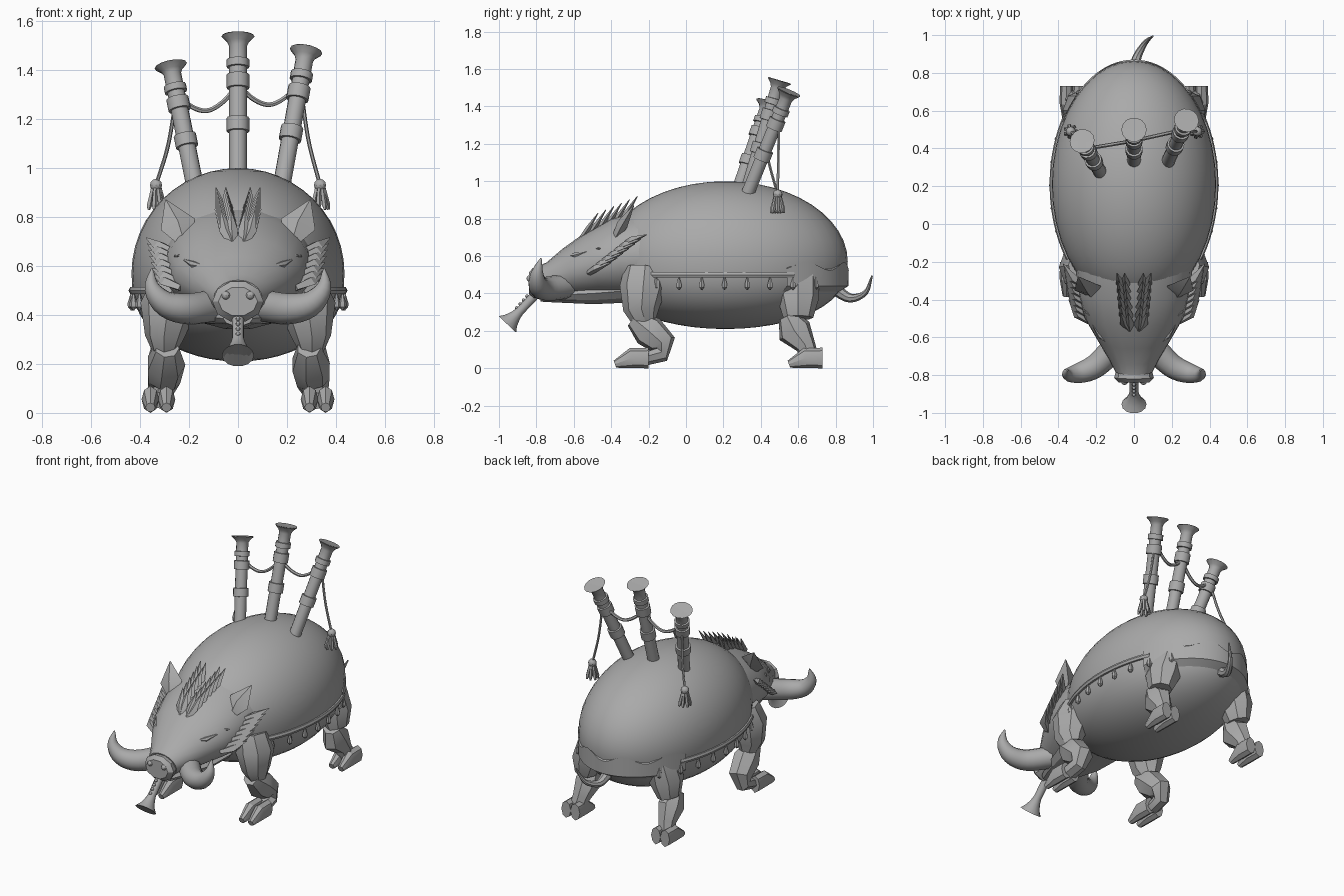
import bpy, bmesh, math
from mathutils import Vector

cube = bpy.data.objects.get("Cube")
if cube:
    bpy.data.objects.remove(cube)

grey = bpy.data.materials.new("plain_grey")
grey.use_nodes = True
grey.diffuse_color = (0.4, 0.4, 0.4, 1)
grey.node_tree.nodes["Principled BSDF"].inputs["Base Color"].default_value = (0.4, 0.4, 0.4, 1)
parts = []


def finish(name, bm):
    bmesh.ops.recalc_face_normals(bm, faces=bm.faces)
    me = bpy.data.meshes.new(name)
    bm.to_mesh(me)
    bm.free()
    me.materials.append(grey)
    ob = bpy.data.objects.new(name, me)
    bpy.context.collection.objects.link(ob)
    parts.append(ob)


def skin(name, rings, wrap=True):
    """Bridge rows of points; closed rows get end caps."""
    bm = bmesh.new()
    rows = [[bm.verts.new(p) for p in ring] for ring in rings]
    n = len(rows[0])
    for a, b in zip(rows, rows[1:]):
        for i in range(n if wrap else n - 1):
            j = (i + 1) % n
            bm.faces.new((a[i], a[j], b[j], b[i]))
    if wrap:
        bm.faces.new(rows[0])
        bm.faces.new(rows[-1])
    finish(name, bm)


def tube(name, pts, n=10, side=1):
    """Sweep an ellipse along points (x, y, z, width[, depth]); side mirrors x."""
    pos = [Vector((p[0] * side, p[1], p[2])) for p in pts]
    u, rings = Vector((1, 0, 0)), []
    for k, p in enumerate(pts):
        d = (pos[min(k + 1, len(pos) - 1)] - pos[max(k - 1, 0)]).normalized()
        if k == 0 and abs(d.x) > 0.9:
            u = Vector((0, 0, 1))
        u = (u - d * u.dot(d)).normalized()
        v = d.cross(u)
        ring = []
        for i in range(n):
            a = math.tau * i / n
            ring.append(pos[k] + u * p[3] * math.cos(a) + v * p[-1] * math.sin(a))
        rings.append(ring)
    skin(name, rings)


def pipe(name, a, b, profile, n=14):
    """Turned straight pipe with (fraction, radius) profile."""
    a, b = Vector(a), Vector(b)
    tube(name, [(*a.lerp(b, t), r) for t, r in profile], n)


def curve(points, steps=6):
    """Smooth path through points."""
    p = [Vector(q) for q in points]
    p = [2 * p[0] - p[1]] + p + [2 * p[-1] - p[-2]]
    out = []
    for i in range(1, len(p) - 2):
        for s in range(steps):
            t = s / steps
            out.append(0.5 * (2 * p[i] + (p[i + 1] - p[i - 1]) * t
                       + (2 * p[i - 1] - 5 * p[i] + 4 * p[i + 1] - p[i + 2]) * t * t
                       + (3 * p[i] - p[i - 1] - 3 * p[i + 1] + p[i + 2]) * t ** 3))
    return out + [p[-2]]


def ball(name, centre, r):
    bm = bmesh.new()
    bmesh.ops.create_uvsphere(bm, u_segments=10, v_segments=6, radius=r)
    bmesh.ops.translate(bm, verts=bm.verts, vec=centre)
    finish(name, bm)


# Bag body: egg with a fuller, flatter belly
CY, RX, RY = 0.21, 0.435, 0.655
bm = bmesh.new()
bmesh.ops.create_uvsphere(bm, u_segments=40, v_segments=24, radius=1)
for v in bm.verts:
    z = v.co.z
    v.co = (v.co.x * RX, CY + v.co.y * RY, 0.57 + (z * 0.43 if z > 0 else -0.36 * abs(z) ** 0.8))
finish("bag_body", bm)


def around(deg, z, k=1.0):
    a = math.radians(deg)
    return (RX * k * math.cos(a), CY + RY * k * math.sin(a), z)


# Belt and rear cloth with a wavy upper edge
tube("belt", [(*around(d, 0.5), 0.012, 0.016) for d in range(34, -215, -4)], 6)
degs = range(30, 151, 3)
skin("rear_cloth", [
    [around(d, 0.54, 0.97) for d in degs],
    [around(d, 0.545 + 0.022 * math.sin(d * 0.19), 1.008) for d in degs],
    [around(d, 0.44, 1.005) for d in degs],
    [around(d, 0.41, 0.93) for d in degs]], False)

# Hanging drops below the belt
for s in (1, -1):
    for i in range(8):
        y = -0.16 + 0.122 * i
        x = RX * math.sqrt(1 - ((y - CY) / RY) ** 2)
        tube("belt_drop", [(x, y, 0.488, 0.004), (x, y, 0.448, 0.016),
                           (x, y, 0.432, 0.015), (x, y, 0.418, 0.002)], 6, s)

# Head, jaw and snout
tube("head", [(0, -0.22, 0.6, 0.31, 0.25), (0, -0.36, 0.59, 0.30, 0.22), (0, -0.5, 0.55, 0.26, 0.175),
              (0, -0.62, 0.51, 0.19, 0.135), (0, -0.72, 0.48, 0.13, 0.09), (0, -0.78, 0.465, 0.1, 0.08)], 20)
tube("jaw", [(0, -0.25, 0.42, 0.2, 0.07), (0, -0.5, 0.4, 0.17, 0.06),
             (0, -0.7, 0.39, 0.1, 0.04), (0, -0.78, 0.385, 0.06, 0.03)], 10)
tube("snout", [(0, -0.75, 0.46, 0.09, 0.075), (0, -0.815, 0.455, 0.105, 0.085),
               (0, -0.84, 0.455, 0.08, 0.06)], 10)

for s in (1, -1):
    ball("nostril", (0.05 * s, -0.835, 0.48), 0.018)
    tube("brow", [(0, -0.655, 0.615, 0.01), (0.15, -0.55, 0.648, 0.012), (0.26, -0.46, 0.64, 0.004)], 6, s)
    tube("eye", [(0.14, -0.63, 0.6, 0.004), (0.18, -0.59, 0.605, 0.016), (0.22, -0.53, 0.625, 0.004)], 6, s)
    tube("ear", [(0.22, -0.38, 0.69, 0.02), (0.245, -0.34, 0.77, 0.075, 0.03),
                 (0.295, -0.28, 0.87, 0.003)], 4, s)
    # Curved tusk
    path = curve([(0.09, -0.64, 0.44), (0.2, -0.75, 0.425), (0.295, -0.79, 0.445),
                  (0.35, -0.795, 0.51), (0.352, -0.775, 0.59)], 4)
    tube("tusk", [(*p, 0.003 + 0.064 * (1 - (i / (len(path) - 1)) ** 2.2)) for i, p in enumerate(path)], 12, s)
    # Crest and cheek bristles
    for i in range(6):
        f = i / 5
        x, y, z = 0.02 + 0.02 * f, -0.57 + 0.21 * f, 0.68 + 0.09 * f
        for spread in (0.01, 0.05):
            tube("crest_bristle", [(x, y, z, 0.012), (x + spread * 0.6, y + 0.045, z + 0.065, 0.026, 0.014),
                                   (x + spread, y + 0.1, z + 0.15, 0.002)], 4, s)
    for i in range(7):
        f = i / 6
        x, y, z = 0.235 + 0.03 * f, -0.52 + 0.19 * f, 0.51 + 0.15 * f
        tube("cheek_bristle", [(x, y, z, 0.015), (x + 0.06, y + 0.04, z + 0.025, 0.028, 0.02),
                               (x + 0.11, y + 0.12, z + 0.055, 0.002)], 4, s)

# Legs and split hooves
thigh_front = [(0.26, -0.22, 0.53, 0.09, 0.11), (0.285, -0.23, 0.43, 0.115, 0.125),
               (0.3, -0.24, 0.31, 0.08, 0.095), (0.3, -0.22, 0.25, 0.05, 0.065)]
shin_front = [(0.29, -0.28, 0.265, 0.05, 0.05), (0.295, -0.2, 0.2, 0.08, 0.09),
              (0.305, -0.125, 0.13, 0.07, 0.075), (0.32, -0.13, 0.075, 0.05, 0.045),
              (0.325, -0.22, 0.05, 0.05, 0.035)]
thigh_hind = [(0.25, 0.6, 0.5, 0.08, 0.11), (0.28, 0.6, 0.37, 0.1, 0.11),
              (0.3, 0.6, 0.27, 0.065, 0.08)]
shin_hind = [(0.3, 0.54, 0.28, 0.055, 0.05), (0.3, 0.58, 0.2, 0.075, 0.095),
             (0.31, 0.64, 0.12, 0.055, 0.055), (0.32, 0.66, 0.06, 0.05, 0.05)]
for s in (1, -1):
    for label, thigh, shin, shift in (("front", thigh_front, shin_front, 0), ("hind", thigh_hind, shin_hind, 0.93)):
        tube(label + "_thigh", thigh, 8, s)
        tube(label + "_shin", shin, 7, s)
        for x in (0.292, 0.358):
            tube(label + "_hoof", [(x, -0.2 + shift, 0.055, 0.034, 0.055), (x, -0.29 + shift, 0.055, 0.036, 0.055),
                                   (x, -0.38 + shift, 0.022, 0.02, 0.02)], 8, s)

# Tail
tail = curve([(0, 0.8, 0.42), (0.015, 0.88, 0.375), (0.06, 0.96, 0.405), (0.1, 0.995, 0.495)], 4)
tube("tail", [(*p, 0.032 * (1 - i / len(tail)) + 0.002) for i, p in enumerate(tail)], 8)

# Mouth pipe with flared bell and finger studs
pipe("mouth_pipe", (0, -0.79, 0.41), (0, -0.955, 0.235),
     [(0, 0.025), (0.6, 0.024), (0.72, 0.03), (0.88, 0.045), (1, 0.066), (0.97, 0.05)])
for i in range(4):
    ball("finger_stud", (0, -0.85 - 0.018 * i, 0.385 - 0.021 * i), 0.01)

# Three drone pipes with collars and flared ends
drone = [(0, 0.036)]
for lo, hi in ((0.36, 0.45), (0.65, 0.74), (0.79, 0.84)):
    drone += [(lo - 0.002, 0.036), (lo, 0.046), (hi, 0.046), (hi + 0.002, 0.036)]
drone += [(0.93, 0.036), (0.96, 0.045), (0.995, 0.067), (1, 0.066), (0.98, 0.035)]
ends = [((-0.17, 0.26, 0.9), (-0.275, 0.44, 1.42)),
        ((0, 0.32, 0.93), (0, 0.5, 1.54)),
        ((0.175, 0.32, 0.91), (0.278, 0.55, 1.48))]
for a, b in ends:
    pipe("drone_pipe", a, b, drone)

# Cords between drones, and side cords with tassels
ties = [Vector(a).lerp(Vector(b), 0.77) for a, b in ends]
ties[1] = Vector(ends[1][0]).lerp(Vector(ends[1][1]), 0.67)
for a, b in zip(ties, ties[1:]):
    pts = curve([a, a.lerp(b, 0.25) - Vector((0, 0, 0.06)), a.lerp(b, 0.5) - Vector((0, 0, 0.085)),
                 a.lerp(b, 0.75) - Vector((0, 0, 0.06)), b])
    tube("drone_cord", [(*p, 0.01) for p in pts], 6)
for s, top in ((-1, ties[0]), (1, ties[2])):
    low = Vector((0.335 * s, 0.49, 0.93))
    mid = top.lerp(low, 0.5) - Vector((0.008 * s, 0, 0.02))
    tube("side_cord", [(*p, 0.008) for p in curve([top, mid, low])], 6)
    ball("tassel_knot", low, 0.026)
    for i in range(7):
        a = math.tau * i / 7
        off = Vector((math.cos(a), math.sin(a), 0))
        p, q = low + off * 0.012, low + off * 0.034 - Vector((0, 0, 0.1))
        tube("tassel_strand", [(*p, 0.008), (*p.lerp(q, 0.8), 0.012), (*q, 0.006)], 5)

# Smooth shading with sharp edges kept
bpy.ops.object.select_all(action="DESELECT")
for ob in parts:
    ob.select_set(True)
bpy.context.view_layer.objects.active = parts[0]
bpy.ops.object.shade_smooth_by_angle(angle=math.radians(32))
